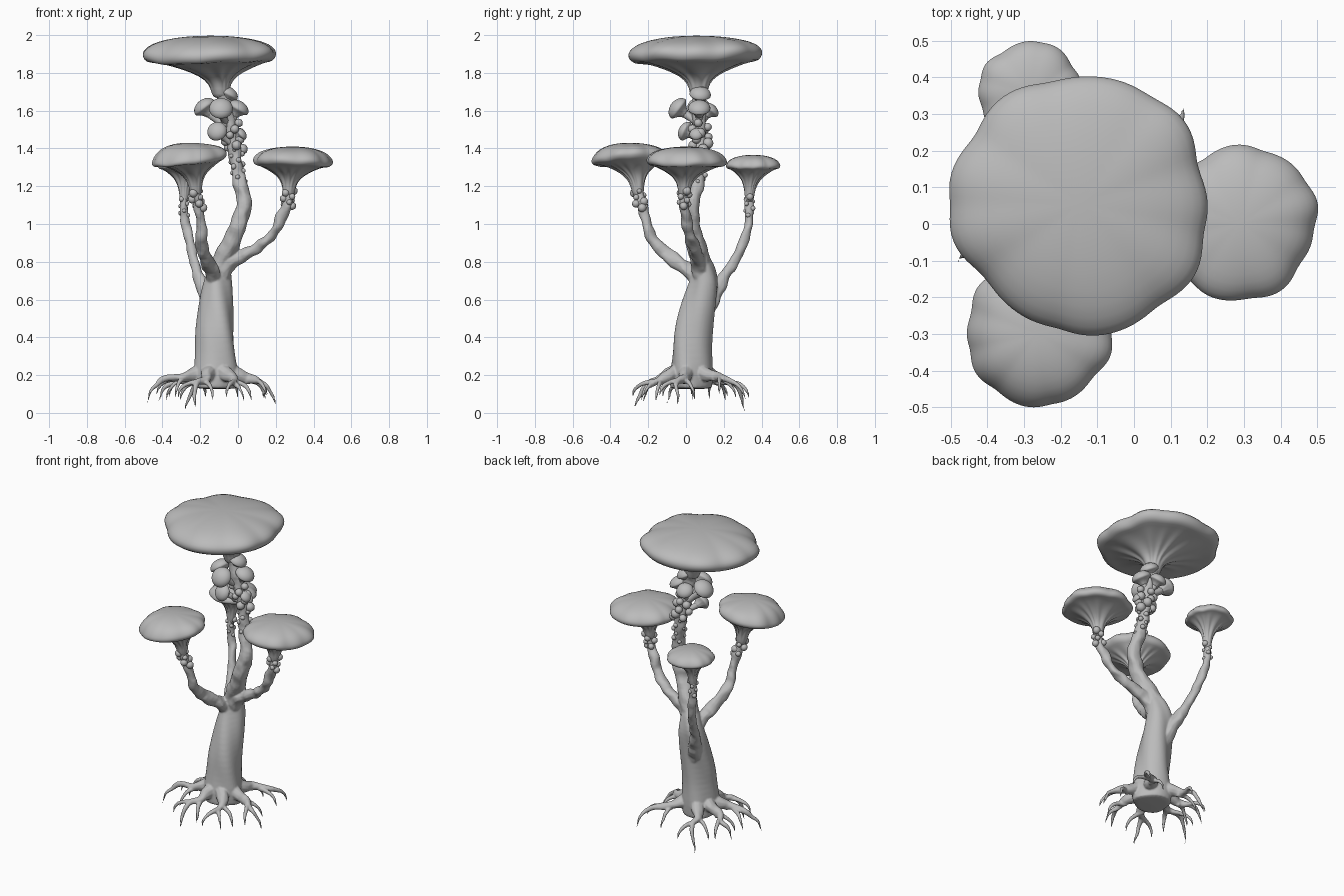
import bpy, bmesh, math, random
from mathutils import Vector, Matrix, noise

random.seed(4)
if "Cube" in bpy.data.objects:
    bpy.data.objects.remove(bpy.data.objects["Cube"], do_unlink=True)

GREY = (0.5, 0.5, 0.5, 1)
mat = bpy.data.materials.new("plain grey")
mat.use_nodes = True
mat.diffuse_color = GREY
mat.node_tree.nodes["Principled BSDF"].inputs["Base Color"].default_value = GREY


def add(name, mesh):
    mesh.materials.clear()
    mesh.materials.append(mat)
    for p in mesh.polygons:
        p.use_smooth = True
        p.material_index = 0
    ob = bpy.data.objects.new(name, mesh)
    bpy.context.collection.objects.link(ob)
    return ob


def from_bmesh(name, bm):
    mesh = bpy.data.meshes.new(name)
    bmesh.ops.recalc_face_normals(bm, faces=bm.faces)
    bm.to_mesh(mesh)
    bm.free()
    return add(name, mesh)


def loft(name, rings, segs, shape):
    """Skin rings of (centre, radius); shape(ring, angle) returns radius factor and lift."""
    bm = bmesh.new()
    loops = []
    for i, (c, r) in enumerate(rings):
        loop = []
        for k in range(segs):
            a = math.tau * k / segs
            f, dz = shape(i, a)
            loop.append(bm.verts.new(Vector(c) + Vector((r * f * math.cos(a), r * f * math.sin(a), dz))))
        loops.append(loop)
    for lo, hi in zip(loops, loops[1:]):
        for k in range(segs):
            j = (k + 1) % segs
            bm.faces.new((lo[k], lo[j], hi[j], hi[k]))
    bm.faces.new(loops[0])
    bm.faces.new(loops[-1])
    ob = from_bmesh(name, bm)
    sub = ob.modifiers.new("smooth", 'SUBSURF')
    sub.levels = sub.render_levels = 1
    return ob


def tube(name, pts, sides=3, rough=0.0):
    """Tapered branch through (x, y, z, radius) points."""
    cu = bpy.data.curves.new(name, 'CURVE')
    cu.dimensions = '3D'
    cu.bevel_depth = 1
    cu.bevel_resolution = sides
    cu.resolution_u = 6
    cu.use_fill_caps = True
    sp = cu.splines.new('BEZIER')
    sp.bezier_points.add(len(pts) - 1)
    for bp, p in zip(sp.bezier_points, pts):
        bp.co = p[:3]
        bp.radius = p[3]
        bp.handle_left_type = bp.handle_right_type = 'AUTO'
    tmp = bpy.data.objects.new(name + "_path", cu)
    bpy.context.collection.objects.link(tmp)
    bpy.context.view_layer.update()
    mesh = bpy.data.meshes.new_from_object(tmp.evaluated_get(bpy.context.evaluated_depsgraph_get()))
    bpy.data.objects.remove(tmp, do_unlink=True)
    for v in mesh.vertices:
        v.co += noise.noise_vector(v.co * 18) * rough
    return add(name, mesh)


def cap(name, centre, foot, r, top, rim, neck, tilt=(0, 0), seed=0):
    """Scalloped mushroom cap on a ribbed funnel that narrows to its foot."""
    c, f = Vector(centre), Vector(foot)
    rnd = random.Random(seed)
    waves = [(n, rnd.uniform(0, math.tau), s) for n, s in ((2, .015), (3, .02), (5, .02))]
    under = rim - 0.14 * r
    drop = under - f.z
    # fraction along foot-to-centre, radius, height
    prof = [(0, neck, f.z), (.08, neck * 1.1, f.z + drop * .3),
            (.2, max(neck * 1.5, r * .2), f.z + drop * .53), (.45, r * .36, f.z + drop * .72),
            (.7, r * .6, f.z + drop * .89), (.9, r * .84, under), (1, r * .96, under),
            (1, r * 1.02, rim - .05 * r), (1, r * 1.01, rim + .04 * r),
            (1, r * .9, rim + (top - rim) * .5), (1, r * .7, rim + (top - rim) * .76),
            (1, r * .4, rim + (top - rim) * .95), (1, r * .1, top)]
    rings = []
    for t, rad, z in prof:
        p = f.lerp(c, t)
        rings.append(((p.x, p.y, z), rad))

    def shape(i, a):
        rad = prof[i][1]
        k = min(1, rad / r) ** 3
        lobe = sum(s * math.cos(n * a + ph) for n, ph, s in waves)
        lobe += .05 * abs(math.cos(4.5 * a + seed + .5 * math.sin(2 * a))) - .03
        rib = 0.08 * math.cos(12 * a + 2 * math.sin(3 * a + seed)) if 1 < i < 5 else 0
        lift = rad * (tilt[0] * math.cos(a) + tilt[1] * math.sin(a)) * k
        return 1 + lobe * k + rib, lift + r * lobe * .5 * k
    return loft(name, rings, 54, shape)


def bubbles(name, blobs):
    bm = bmesh.new()
    for x, y, z, r in blobs:
        bmesh.ops.create_icosphere(bm, subdivisions=2, radius=r, matrix=Matrix.Translation((x, y, z)))
    return from_bmesh(name, bm)


def button(name, pos, lean, r, root):
    """Small domed mushroom leaning outward on a short conical stalk."""
    prof = [(.35, -.85), (.42, -.55), (.7, -.25), (.98, -.1), (1.02, .02), (.93, .3), (.7, .53), (.35, .68), (.06, .72)]
    ob = loft(name, [((0, 0, z * r), q * r) for q, z in prof], 20,
              lambda i, a: (1 + (.08 * math.cos(10 * a) if i < 3 else 0), 0))
    d = Vector(lean).normalized()
    ob.matrix_world = Matrix.Translation(pos) @ d.to_track_quat('Z', 'Y').to_matrix().to_4x4()
    base = Vector(pos) - d * r * .6
    tube(name + "_stalk", [(*base, r * .36), (*((base + Vector(root)) / 2), r * .3), (*root, r * .36)])


# Twisted trunk with a flat cut base
wood = [loft("trunk", [((-.117, .025, .125), .112), ((-.117, .025, .14), .112), ((-.117, .025, .21), .116),
                       ((-.118, .028, .28), .107), ((-.118, .03, .35), .103), ((-.12, .037, .42), .102),
                       ((-.118, .05, .49), .098), ((-.116, .066, .56), .093), ((-.115, .084, .63), .086),
                       ((-.11, .098, .69), .077), ((-.105, .098, .74), .066), ((-.095, .09, .79), .055),
                       ((-.085, .08, .83), .04)], 24,
             lambda i, a: (1 + .075 * math.cos(3 * a + i * .6) + .035 * math.cos(5 * a + i * .9), 0))]

# Branches
wood += [
    tube("main_stem", [(-.105, .1, .66, .06), (-.085, .08, .8, .054), (-.035, .05, .9, .05), (.005, .03, 1.0, .045),
                       (.03, .035, 1.11, .041), (.008, .065, 1.23, .037), (-.015, .078, 1.37, .034),
                       (-.04, .07, 1.52, .034), (-.075, .068, 1.66, .038), (-.09, .068, 1.72, .045)], 5, .01),
    tube("left_branch", [(-.1, .085, .7, .045), (-.06, .07, .78, .044), (.02, .06, .83, .034), (.11, .04, .88, .031),
                         (.185, .015, .95, .029), (.225, .0, 1.03, .027), (.26, -.01, 1.1, .027),
                         (.27, -.01, 1.2, .03)], 4, .012),
    tube("front_branch", [(-.11, .09, .64, .045), (-.13, .04, .73, .042), (-.17, -.08, .82, .035),
                          (-.195, -.17, .91, .031), (-.195, -.205, 1.0, .028), (-.21, -.235, 1.1, .026),
                          (-.225, -.255, 1.2, .03)], 4, .012),
    tube("back_branch", [(-.125, .09, .5, .045), (-.18, .165, .65, .037), (-.215, .215, .74, .03),
                         (-.24, .27, .83, .026), (-.262, .315, .93, .024), (-.285, .335, 1.04, .022),
                         (-.285, .335, 1.16, .023)], 4, .01)]

# Forked drooping roots: heading in degrees, reach, tip height
for i, (deg, reach, tip) in enumerate([(-14, .325, .04), (47, .385, .07), (118, .33, .01), (160, .32, .06),
                                       (197, .385, .05), (248, .32, .02), (298, .29, .06)]):
    def at(d, s, z, r):
        a = math.radians(d)
        return (-.117 + s * math.cos(a), .025 + s * math.sin(a), z, r)
    knee = .17 + .01 * math.sin(i * 2)
    wood.append(tube(f"root_{i + 1}", [at(deg, .03, .235, .055), at(deg, .11, .205, .04),
                                       at(deg + 4, .18, knee + .012, .025), at(deg - 3, reach * .75, knee - .005, .016),
                                       at(deg, reach * .92, tip + .07, .01), at(deg + 2, reach, tip, .003)], 3, .008))
    for side, s0, droop in ((1, .16, .1), (-1, .21, .085)):
        wood.append(tube(f"root_{i + 1}_fork", [at(deg, s0, knee, .016), at(deg + side * 11, s0 + .05, knee - .008, .013),
                                                at(deg + side * 17, s0 + .09, knee - droop * .5, .009),
                                                at(deg + side * 18, s0 + .105, knee - droop, .003)], 2, .005))

# Fuse trunk, branches and roots into one soft wooden body
bpy.context.view_layer.update()
graph = bpy.context.evaluated_depsgraph_get()
body = bmesh.new()
for part in wood:
    baked = bpy.data.meshes.new_from_object(part.evaluated_get(graph))
    body.from_mesh(baked)
    bpy.data.meshes.remove(baked)
for part in wood:
    bpy.data.objects.remove(part, do_unlink=True)
tree = from_bmesh("trunk_branches_and_roots", body)
fuse = tree.modifiers.new("fuse", 'REMESH')
fuse.mode = 'VOXEL'
fuse.voxel_size = .0052
fuse.use_smooth_shade = True
soften = tree.modifiers.new("soften", 'SMOOTH')
soften.factor = .5
soften.iterations = 5

# Large caps
cap("top_cap", (-.145, .055, 0), (-.09, .068, 1.66), .348, 1.997, 1.905, .044, (.02, .03), 3)
cap("left_cap", (.29, .003, 0), (.268, -.01, 1.14), .207, 1.41, 1.335, .03, (-.03, -.02), 5)
cap("front_cap", (-.262, -.3, 0), (-.222, -.253, 1.14), .195, 1.43, 1.35, .03, (.12, .08), 8)
cap("back_cap", (-.283, .355, 0), (-.285, .335, 1.11), .14, 1.366, 1.31, .023, (0, 0), 11)

# Button mushrooms below the top cap
for i, (pos, lean, r, root) in enumerate([
        ((-.09, -.04, 1.61), (0, -1, .75), .064, (-.06, .07, 1.53)),
        ((-.11, -.0, 1.49), (-.3, -1, .5), .054, (-.04, .07, 1.43)),
        ((-.175, .07, 1.615), (-.75, .1, 1), .064, (-.06, .07, 1.51)),
        ((.0, .07, 1.61), (.55, 0, 1), .06, (-.05, .07, 1.5)),
        ((.015, .055, 1.475), (.8, -.1, .7), .037, (-.03, .075, 1.42)),
        ((-.055, .075, 1.685), (.5, .1, 1), .058, (-.07, .07, 1.62)),
        ((-.08, .125, 1.6), (-.2, .7, 1), .052, (-.055, .075, 1.52))]):
    button(f"button_mushroom_{i + 1}", pos, lean, r, root)


# Round growths clustered on the stems
def cluster(name, a, b, n, spread, size):
    out = []
    for i in range(n):
        p = Vector(a).lerp(Vector(b), (i + .5) / n)
        t = i * 2.4 + random.uniform(-.3, .3)
        out.append((p.x + spread * math.cos(t), p.y + spread * math.sin(t), p.z, random.uniform(*size)))
    bubbles(name, out)


cluster("lower_stem_growths", (.008, .067, 1.22), (-.015, .08, 1.4), 16, .033, (.011, .017))
cluster("upper_stem_growths", (-.018, .08, 1.39), (-.04, .07, 1.54), 14, .043, (.02, .031))
cluster("left_growths", (.26, -.01, 1.09), (.272, -.01, 1.18), 9, .026, (.014, .024))
cluster("front_growths", (-.21, -.235, 1.08), (-.225, -.255, 1.18), 9, .026, (.014, .024))
cluster("back_growths", (-.285, .335, 1.04), (-.285, .335, 1.15), 9, .02, (.011, .019))
